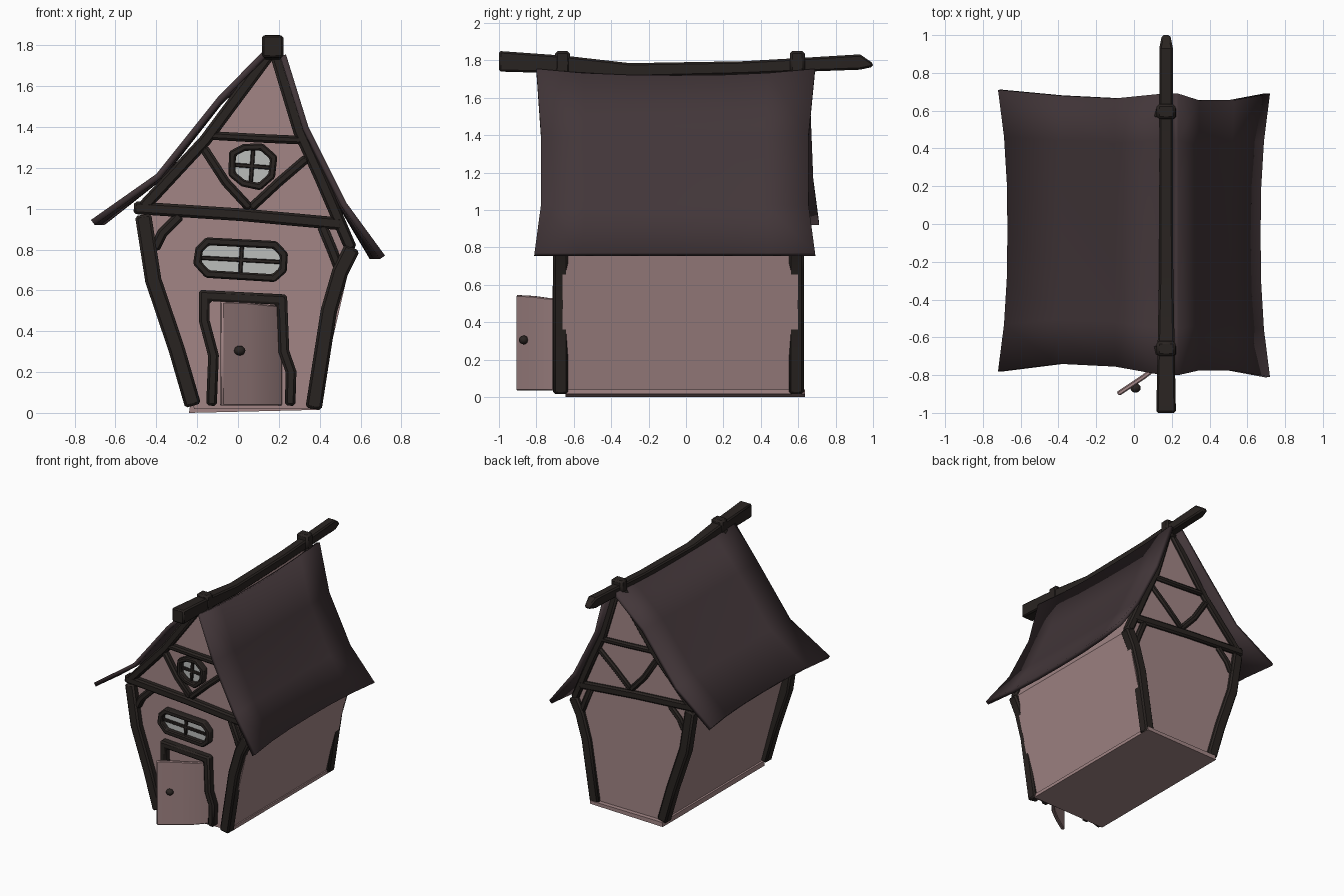
import bpy, bmesh, math
from mathutils import Vector

if "Cube" in bpy.data.objects:
    bpy.data.objects.remove(bpy.data.objects["Cube"])


def material(name, rgb):
    m = bpy.data.materials.new(name)
    m.diffuse_color = (*rgb, 1)
    m.use_nodes = True
    m.node_tree.nodes["Principled BSDF"].inputs["Base Color"].default_value = m.diffuse_color
    return m


PLASTER = material("plaster", (0.36, 0.235, 0.235))
WOOD = material("dark_wood", (0.022, 0.017, 0.015))
ROOF = material("roof_tiles", (0.055, 0.037, 0.041))
GLASS = material("glass", (0.50, 0.51, 0.50))


def make(name, verts, faces, mat, bevel=0, smooth=30):
    me = bpy.data.meshes.new(name)
    me.from_pydata([tuple(v) for v in verts], [], faces)
    bm = bmesh.new()
    bm.from_mesh(me)
    bmesh.ops.recalc_face_normals(bm, faces=bm.faces)
    bm.to_mesh(me)
    bm.free()
    ob = bpy.data.objects.new(name, me)
    bpy.context.collection.objects.link(ob)
    me.materials.append(mat)
    if bevel:
        b = ob.modifiers.new("bevel", 'BEVEL')
        b.width, b.segments = bevel, 1
        b.limit_method, b.angle_limit = 'ANGLE', math.radians(40)
    bpy.context.view_layer.objects.active = ob
    ob.select_set(True)
    bpy.ops.object.shade_smooth_by_angle(angle=math.radians(smooth))
    ob.select_set(False)
    return ob


def prism(name, outline, y0, y1, mat, bevel=0):
    """Extrude an (x, z) outline along y."""
    n = len(outline)
    v = [(x, y, z) for y in (y0, y1) for x, z in outline]
    f = [list(range(n)), list(range(n, 2 * n))]
    f += [(i, (i + 1) % n, n + (i + 1) % n, n + i) for i in range(n)]
    return make(name, v, f, mat, bevel)


def timber(name, pts, width, y, depth=0.08, closed=False, bevel=0.012):
    """Mitred rectangular beam along an (x, z) path."""
    p = [Vector(q) for q in pts]
    n = len(p)
    v, f = [], []
    for i in range(n):
        a = p[i - 1] if (i or closed) else None
        b = p[(i + 1) % n] if (i < n - 1 or closed) else None
        d1 = (p[i] - a).normalized() if a else (b - p[i]).normalized()
        d2 = (b - p[i]).normalized() if b else d1
        t = (d1 + d2).normalized()
        off = Vector((-t.y, t.x)) * (width / 2 / max(t.dot(d1), 0.5))
        for s, e in ((1, -1), (-1, -1), (-1, 1), (1, 1)):
            q = p[i] + off * s
            v.append((q.x, y + e * depth / 2, q.y))
    for i in range(n if closed else n - 1):
        j = (i + 1) % n
        f += [(4 * i + k, 4 * i + (k + 1) % 4, 4 * j + (k + 1) % 4, 4 * j + k) for k in range(4)]
    if not closed:
        f += [(0, 1, 2, 3), tuple(range(4 * n - 4, 4 * n))]
    return make(name, v, f, WOOD, bevel)


# House body and floor slab
prism("walls", [(-0.215, 0.02), (0.385, 0.02), (0.565, 0.80), (0.32, 1.36),
                (0.17, 1.77), (-0.16, 1.36), (-0.48, 1.0)], -0.66, 0.60, PLASTER)
prism("floor_slab", [(-0.24, 0.0), (0.40, 0.015), (0.40, 0.04), (-0.235, 0.035)],
      -0.645, 0.635, PLASTER)

# Timber framing shared by the front and back gables: path, width
FRAME = {
    "left_post": ([(-0.22, 0.035), (-0.30, 0.31), (-0.415, 0.65), (-0.465, 0.97)], 0.08),
    "right_post": ([(0.37, 0.02), (0.445, 0.50), (0.50, 0.69), (0.56, 0.81)], 0.08),
    "cross_beam": ([(-0.51, 1.005), (0.02, 0.97), (0.51, 0.925)], 0.062),
    "left_rafter": ([(-0.48, 0.99), (-0.16, 1.335), (0.155, 1.76)], 0.06),
    "right_rafter": ([(0.185, 1.76), (0.30, 1.38), (0.40, 1.16), (0.555, 0.80)], 0.06),
    "collar_beam": ([(-0.16, 1.36), (0.10, 1.345), (0.33, 1.335)], 0.042),
    "left_v_brace": ([(-0.17, 1.30), (-0.06, 1.13), (0.06, 1.0)], 0.045),
    "right_v_brace": ([(0.34, 1.25), (0.20, 1.13), (0.06, 1.0)], 0.045),
    "left_corner_brace": ([(-0.41, 0.80), (-0.37, 0.88), (-0.28, 0.97)], 0.05),
    "right_corner_brace": ([(0.51, 0.67), (0.46, 0.80), (0.41, 0.92)], 0.05),
}
for side, y in (("front", -0.67), ("back", 0.59)):
    for k, (name, (path, w)) in enumerate(FRAME.items()):
        timber(f"{side}_{name}", path, w, y, 0.08 if "post" in name else 0.07 - 0.001 * k)

# Door frame
timber("door_frame", [(-0.13, 0.035), (-0.12, 0.28), (-0.165, 0.45), (-0.165, 0.575),
                      (0.215, 0.555), (0.225, 0.30), (0.26, 0.20), (0.255, 0.035)], 0.052, -0.675)

# Open door: bowed panel hinged on the right
path = [(0.21, -0.66), (0.14, -0.74), (0.05, -0.81), (-0.085, -0.90)]
tops = [0.525, 0.53, 0.54, 0.545]
v, f = [], []
for (x, y), t in zip(path, tops):
    for ox, oy in ((0.008, -0.010), (-0.008, 0.010)):
        v += [(x + ox, y + oy, 0.035), (x + ox, y + oy, t)]
for i in range(3):
    a, b = 4 * i, 4 * i + 4
    f += [(a, a + 1, b + 1, b), (a + 2, a + 3, b + 3, b + 2),
          (a, a + 2, b + 2, b), (a + 1, a + 3, b + 3, b + 1)]
f += [(0, 1, 3, 2), (12, 13, 15, 14)]
make("door", v, f, PLASTER, 0.006)

# Door knob
bpy.ops.mesh.primitive_uv_sphere_add(segments=12, ring_count=8, radius=0.028, location=(0.008, -0.868, 0.305))
knob = bpy.context.object
knob.name = "door_knob"
knob.scale = (1, 0.9, 0.85)
knob.data.materials.append(WOOD)
bpy.ops.object.shade_smooth()
knob.select_set(False)

# Windows: frame loop, pane, glazing bars
WINDOWS = {
    "round_window": ([(0.03, 1.30), (0.115, 1.303), (0.175, 1.25), (0.165, 1.16),
                      (0.105, 1.108), (0.025, 1.125), (-0.03, 1.17), (-0.027, 1.27)], 0.034,
                     [(0.075, 1.30), (0.062, 1.12)], [(-0.02, 1.215), (0.17, 1.20)]),
    "wide_window": ([(-0.15, 0.84), (0.18, 0.823), (0.225, 0.775), (0.22, 0.70),
                     (0.175, 0.66), (-0.15, 0.68), (-0.20, 0.735), (-0.19, 0.80)], 0.038,
                    [(0.02, 0.83), (0.01, 0.67)], [(-0.19, 0.76), (0.22, 0.738)]),
}
for name, (loop, w, bar1, bar2) in WINDOWS.items():
    timber(name + "_frame", loop, w, -0.672, 0.07, True, 0.008)
    prism(name + "_pane", loop, -0.668, -0.65, GLASS)
    timber(name + "_upright_bar", bar1, 0.02, -0.67, 0.03, bevel=0.004)
    timber(name + "_cross_bar", bar2, 0.02, -0.67, 0.028, bevel=0.004)

# Roof slopes: (x, z, back y, front y) rows, eaves pulled in at the middle
SLOPES = {
    "left_roof": [(0.15, 1.80, 0.69, -0.80), (-0.10, 1.545, 0.665, -0.755),
                  (-0.40, 1.17, 0.68, -0.74), (-0.72, 0.945, 0.71, -0.78)],
    "right_roof": [(0.235, 1.755, 0.69, -0.80), (0.345, 1.40, 0.655, -0.775),
                   (0.53, 1.03, 0.655, -0.775), (0.72, 0.77, 0.69, -0.81)],
}
COLS = 6
for name, rows in SLOPES.items():
    sgn = 1 if "right" in name else -1
    v, f = [], []
    for r, (x, z, yb, yf) in enumerate(rows):
        for c in range(COLS + 1):
            t = c / COLS
            sag = 1 - abs(2 * t - 1) ** 2.5
            pull = (0.0, 0.0, 0.015, 0.05)[r] * sag
            drop = (0.035, 0.012, 0.0, 0.0)[r] * sag
            v.append((x - sgn * pull, yf + (yb - yf) * t, z - drop))
    for r in range(3):
        for c in range(COLS):
            a = r * (COLS + 1) + c
            q = (a, a + 1, a + COLS + 2, a + COLS + 1)
            f.append(q)
    ob = make(name, v, f, ROOF, smooth=45)
    # Make the outer face point up so thickness grows inward
    if ob.data.polygons[0].normal.z < 0:
        ob.data.flip_normals()
    s = ob.modifiers.new("thickness", 'SOLIDIFY')
    s.thickness, s.offset = 0.03, -1

# Sagging ridge beam: (y, bottom z, top z, half width)
RIDGE = [(-1.0, 1.74, 1.85, 0.052), (-0.65, 1.73, 1.825, 0.045), (-0.3, 1.71, 1.785, 0.038),
         (0.3, 1.725, 1.795, 0.036), (0.65, 1.74, 1.815, 0.036), (0.93, 1.75, 1.832, 0.036),
         (1.0, 1.765, 1.785, 0.022)]
v, f = [], []
for y, z0, z1, h in RIDGE:
    v += [(0.17 - h, y, z0), (0.17 + h, y, z0), (0.17 + h, y, z1), (0.17 - h, y, z1)]
for i in range(len(RIDGE) - 1):
    f += [(4 * i + k, 4 * i + (k + 1) % 4, 4 * i + 4 + (k + 1) % 4, 4 * i + 4 + k) for k in range(4)]
f += [(0, 1, 2, 3), tuple(range(len(v) - 4, len(v)))]
make("ridge_beam", v, f, WOOD, 0.015)

# Collars where the gables meet the ridge
for name, y in (("front_ridge_collar", -0.66), ("back_ridge_collar", 0.595)):
    prism(name, [(0.12, 1.72), (0.22, 1.72), (0.22, 1.85), (0.12, 1.85)], y - 0.04, y + 0.04, WOOD, 0.014)
